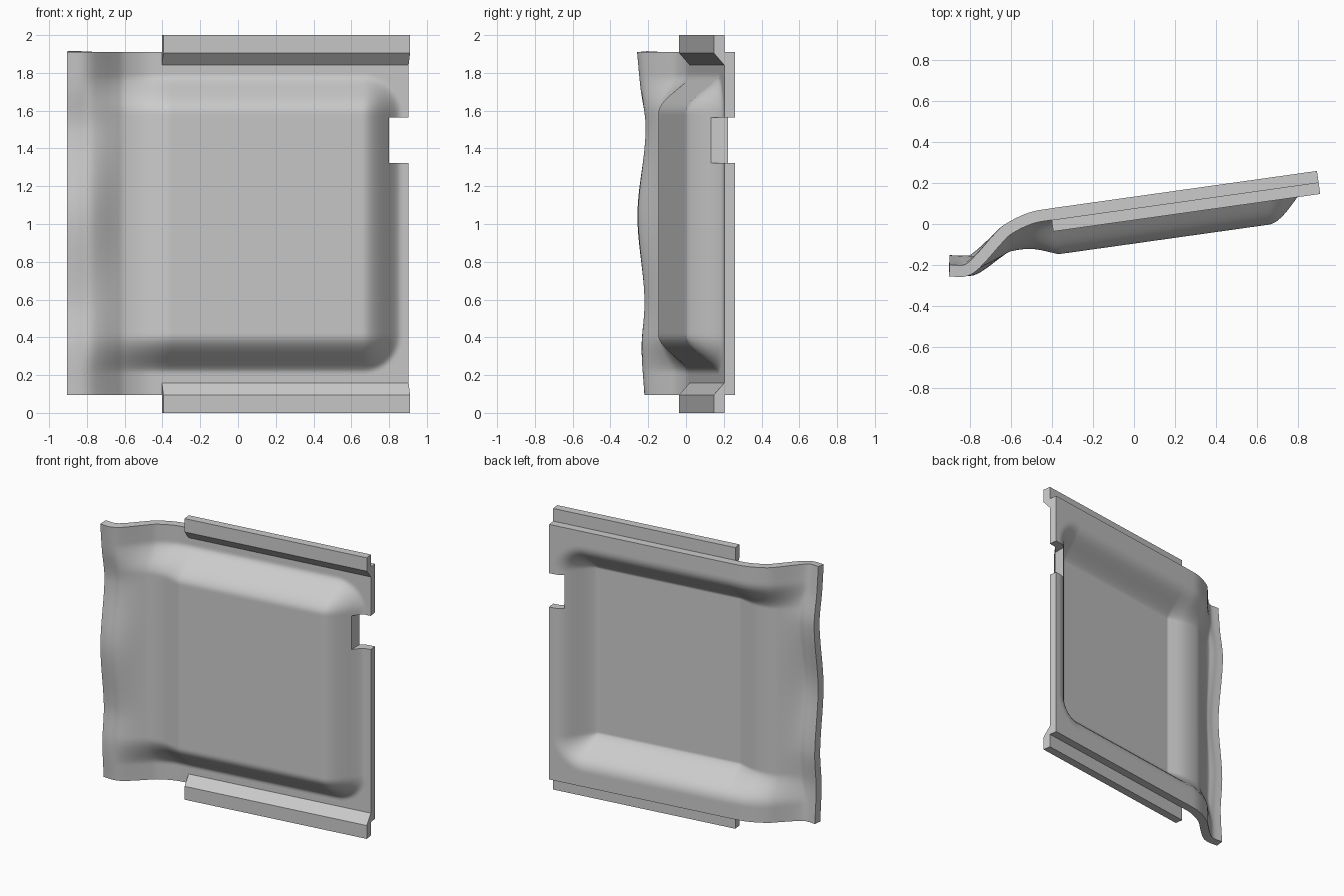
import bpy, bmesh, math
from mathutils import Vector

cube = bpy.data.objects.get("Cube")
if cube:
    bpy.data.objects.remove(cube, do_unlink=True)

THICK = 0.057
SLOPE = 0.1405
GRID = 120

metal = bpy.data.materials.new("plain grey")
metal.use_nodes = True
grey = (0.6, 0.6, 0.6, 1)
metal.diffuse_color = grey
metal.node_tree.nodes["Principled BSDF"].inputs["Base Color"].default_value = grey


def smooth(t):
    t = max(0.0, min(1.0, t))
    return t * t * (3 - 2 * t)


def curve(points, x):
    """Smooth interpolation through a few (x, value) points."""
    n = len(points)

    def tangent(i):
        a, b = points[max(i - 1, 0)], points[min(i + 1, n - 1)]
        return (b[1] - a[1]) / (b[0] - a[0])

    for i in range(n - 1):
        (x0, y0), (x1, y1) = points[i], points[i + 1]
        if x <= x1 or i == n - 2:
            h = x1 - x0
            t = (x - x0) / h
            s = smooth(t)
            return (y0 * (1 - s) + y1 * s + h * tangent(i) * t * (1 - t) ** 2
                    - h * tangent(i + 1) * t * t * (1 - t))


# Bend of the left part, and ripple of its lip along the height
BEND = [(-0.91, -0.23), (-0.83, -0.232), (-0.78, -0.215), (-0.727, -0.172),
        (-0.65, -0.095), (-0.605, -0.052), (-0.5, 0.0), (-0.4, 0.02), (-0.3, 0.034)]
RIPPLE = [(0.09, 0.013), (0.35, -0.002), (0.6, 0.014), (1.05, -0.024),
          (1.5, 0.021), (1.72, -0.008), (1.92, -0.027)]


def front_y(x, z):
    y = curve(BEND, x) if x < -0.4 else 0.02 + SLOPE * (x + 0.4)
    y += curve(RIPPLE, z) * smooth((-0.6 - x) / 0.25)
    # pressed dish: rounded rectangle, open and fading out to the left
    r = 0.2
    dx, dz = x - (0.86 - r), abs(z - 1.0) - (0.785 - r)
    outside = math.hypot(max(dx, 0), max(dz, 0)) + min(max(dx, dz), 0)
    t = max(0.0, min(1.0, (r - outside) / r))
    depth = 0.172 * max(0.0, min(1.0, (x + 0.82) / 0.45))
    return y - depth * smooth(t ** 0.8)


def add_object(name, bm):
    bmesh.ops.recalc_face_normals(bm, faces=bm.faces)
    mesh = bpy.data.meshes.new(name)
    bm.to_mesh(mesh)
    bm.free()
    mesh.materials.append(metal)
    obj = bpy.data.objects.new(name, mesh)
    bpy.context.collection.objects.link(obj)
    return obj


def activate(obj):
    bpy.ops.object.select_all(action='DESELECT')
    obj.select_set(True)
    bpy.context.view_layer.objects.active = obj


# Pressed panel: a sheet thickened towards the back
bm = bmesh.new()
rows = []
for i in range(GRID + 1):
    x = -0.905 + 1.808 * i / GRID
    column = []
    for j in range(GRID + 1):
        z = 0.095 + 1.815 * j / GRID
        column.append(bm.verts.new((x, front_y(x, z), z)))
    rows.append(column)
for a, b in zip(rows, rows[1:]):
    for j in range(GRID):
        bm.faces.new((a[j], b[j], b[j + 1], a[j + 1]))
mesh = bpy.data.meshes.new("pressed_panel")
bm.to_mesh(mesh)
bm.free()
mesh.materials.append(metal)
panel = bpy.data.objects.new("pressed_panel", mesh)
bpy.context.collection.objects.link(panel)
solid = panel.modifiers.new("thickness", 'SOLIDIFY')
solid.thickness = THICK
solid.offset = -1

# Notch in the right edge
bm = bmesh.new()
bmesh.ops.create_cube(bm, size=1)
for v in bm.verts:
    v.co = Vector((0.9 + 0.2 * v.co.x, 0.2 + v.co.y, 1.443 + 0.24 * v.co.z))
cutter = add_object("notch_cutter", bm)
cutter.hide_render = True
cut = panel.modifiers.new("notch", 'BOOLEAN')
cut.operation = 'DIFFERENCE'
cut.solver = 'EXACT'
cut.object = cutter
activate(panel)
for name in ("thickness", "notch"):
    bpy.ops.object.modifier_apply(modifier=name)
bpy.data.objects.remove(cutter, do_unlink=True)
bpy.ops.object.shade_smooth_by_angle(angle=math.radians(35))

# Rails with a bevelled inner edge, on the front of the panel
angle = math.atan(SLOPE)
along = Vector((math.cos(angle), math.sin(angle), 0))
forward = Vector((math.sin(angle), -math.cos(angle), 0))
start = Vector((-0.403, 0.02, 1.0))
section = [(0, 0.84), (0, 1.0), (THICK, 1.0), (THICK, 0.905)]
for name, side in (("top_rail", 1), ("bottom_rail", -1)):
    bm = bmesh.new()
    ring = [bm.verts.new(start + forward * d + Vector((0, 0, side * h)))
            for d, h in section]
    face = bm.faces.new(ring)
    made = bmesh.ops.extrude_face_region(bm, geom=[face])["geom"]
    moved = [g for g in made if isinstance(g, bmesh.types.BMVert)]
    bmesh.ops.translate(bm, verts=moved, vec=along * 1.319)
    add_object(name, bm)
